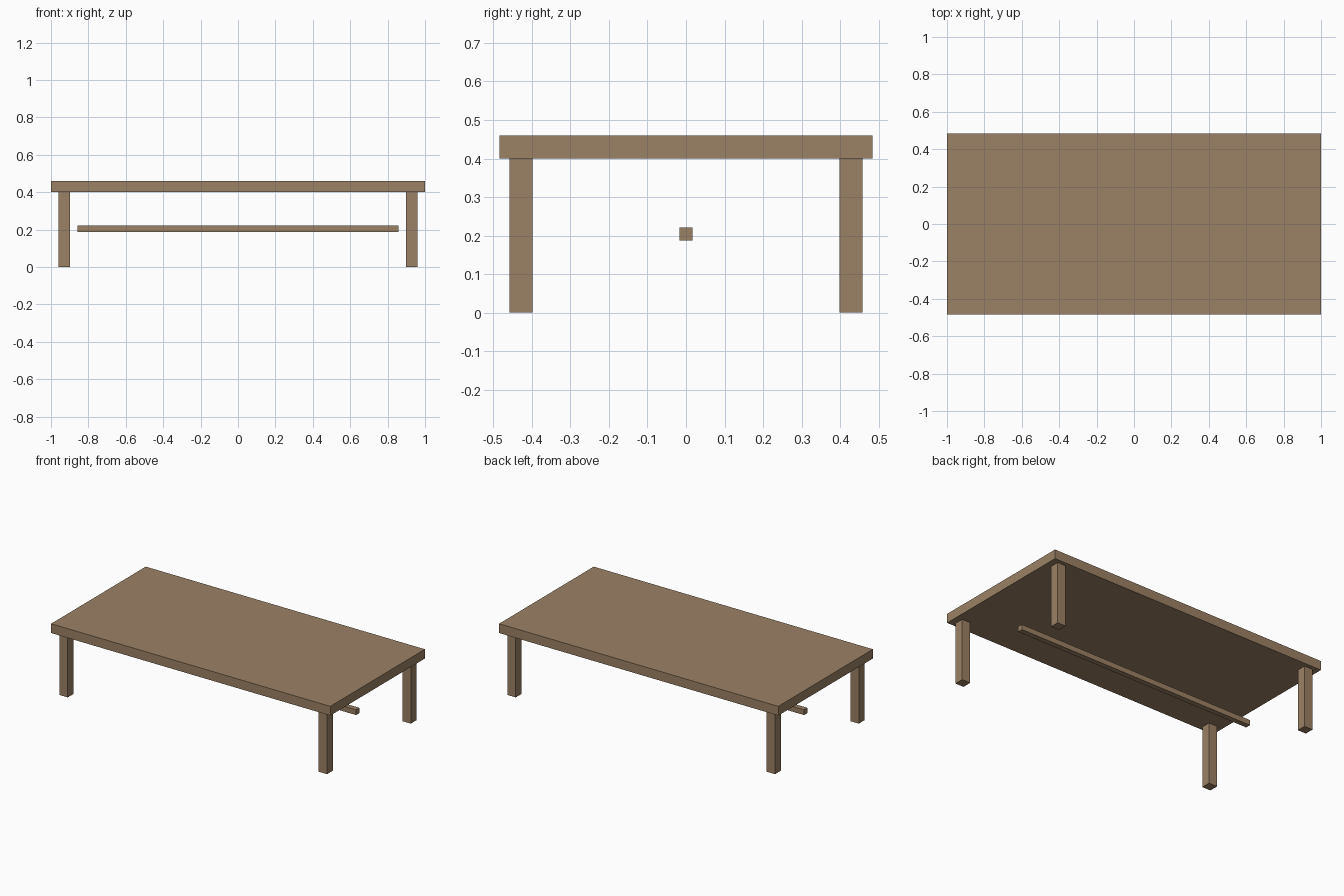
import bpy

if "Cube" in bpy.data.objects:
    bpy.data.objects.remove(bpy.data.objects["Cube"])

wood = bpy.data.materials.new("wood")
wood.diffuse_color = (0.33, 0.22, 0.13, 1)
wood.use_nodes = True
wood.node_tree.nodes["Principled BSDF"].inputs["Base Color"].default_value = wood.diffuse_color


def box(name, center, size):
    bpy.ops.mesh.primitive_cube_add(size=1, location=center)
    obj = bpy.context.object
    obj.name = name
    obj.scale = size
    bpy.ops.object.transform_apply(location=False, rotation=False, scale=True)
    obj.data.materials.append(wood)
    return obj


# Table top
box("table_top", (0, 0, 0.43), (2.0, 0.968, 0.06))

# Four square legs
for side, x in (("left", -0.929), ("right", 0.929)):
    for end, y in (("front", -0.428), ("back", 0.428)):
        box(f"{end}_{side}_leg", (x, y, 0.2), (0.06, 0.06, 0.4))

# Centre stretcher rail
box("stretcher", (0, 0, 0.204), (1.716, 0.034, 0.034))
